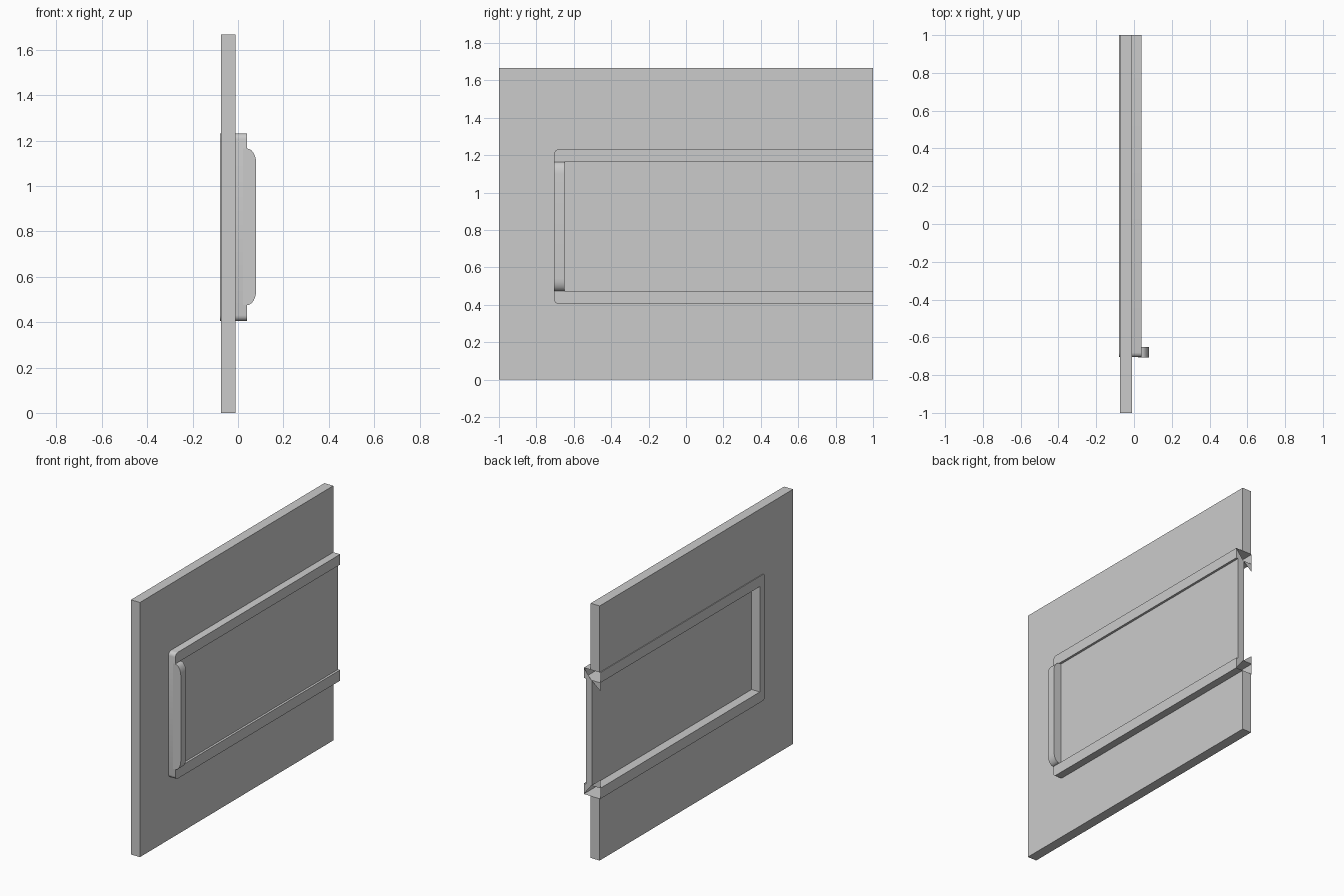
import bpy, bmesh, math

if "Cube" in bpy.data.objects:
    bpy.data.objects.remove(bpy.data.objects["Cube"])

TOP, Z0, Z1 = 1.667, 0.405, 1.232      # wall top, frame outer bottom and top
I0, I1 = 0.475, 1.165                  # opening bottom and top
YF, YI = -0.705, -0.65                 # frame outer and inner jamb


def finish(bm, name, smooth=False):
    bmesh.ops.recalc_face_normals(bm, faces=bm.faces)
    me = bpy.data.meshes.new(name)
    bm.to_mesh(me)
    bm.free()
    ob = bpy.data.objects.new(name, me)
    bpy.context.collection.objects.link(ob)
    if smooth:
        bpy.ops.object.select_all(action='DESELECT')
        ob.select_set(True)
        bpy.context.view_layer.objects.active = ob
        bpy.ops.object.shade_smooth_by_angle(angle=math.radians(35))
    return ob


def prism(pts, a, b, axis):
    """Extrude a profile from a to b: (y, z) points along x, or (x, z) points along y."""
    bm = bmesh.new()
    place = (lambda u, v, w: (w, u, v)) if axis == 'x' else (lambda u, v, w: (u, w, v))
    r0 = [bm.verts.new(place(u, v, a)) for u, v in pts]
    r1 = [bm.verts.new(place(u, v, b)) for u, v in pts]
    n = len(pts)
    for i in range(n):
        j = (i + 1) % n
        bm.faces.new((r0[i], r0[j], r1[j], r1[i]))
    bm.faces.new(r0[::-1])
    bm.faces.new(r1)
    return bm


def arc(cu, cv, ru, rv, start, end, steps=4):
    out = []
    for i in range(steps + 1):
        t = math.radians(start + (end - start) * i / steps)
        out.append((cu + ru * math.cos(t), cv + rv * math.sin(t)))
    return out


# rounded left corners shared by the wall cut-out and the frame
R = 0.025
lower = arc(YF + R, Z0 + R, R, R, 270, 180)
upper = arc(YF + R, Z1 - R, R, R, 180, 90)
outer = [(1, Z0)] + lower + upper + [(1, Z1)]

# wall with a cut-out running off its far end
finish(prism([(1, 0)] + outer + [(1, TOP), (-1, TOP), (-1, 0)], -0.075, -0.01, 'x'), "wall")

# three-sided window frame
bm = prism(outer + [(1, I1), (YI, I1), (YI, I0), (1, I0)], -0.08, 0.04, 'x')
ends = [f for f in bm.faces if all(v.co.y > 0.999 for v in f.verts)]
bmesh.ops.delete(bm, geom=ends, context='FACES_ONLY')
finish(bm, "window_frame", True)

# small triangular plates at the cut ends of the frame
bm = bmesh.new()
for out, inn, tip in ((Z1, I1, 1.11), (Z0, I0, 0.53)):
    for tri in (((0.04, out), (0.04, inn), (-0.015, inn)),
                ((-0.08, inn), (-0.08, tip), (-0.015, inn))):
        bm.faces.new([bm.verts.new((x, 1, z)) for x, z in tri])
finish(bm, "frame_end_plates")

# sliding pane
finish(prism([(YI, I0), (1, I0), (1, I1), (YI, I1)], -0.02, 0.025, 'x'), "window_pane")

# pull handle with rounded ends along the pane edge
grip = [(0.022, I0)] + arc(0.04, 0.54, 0.04, 0.065, 270, 360, 6)
grip += arc(0.04, 1.10, 0.04, 0.065, 0, 90, 6) + [(0.022, I1)]
finish(prism(grip, YF - 0.001, YI, 'y'), "pull_handle", True)
